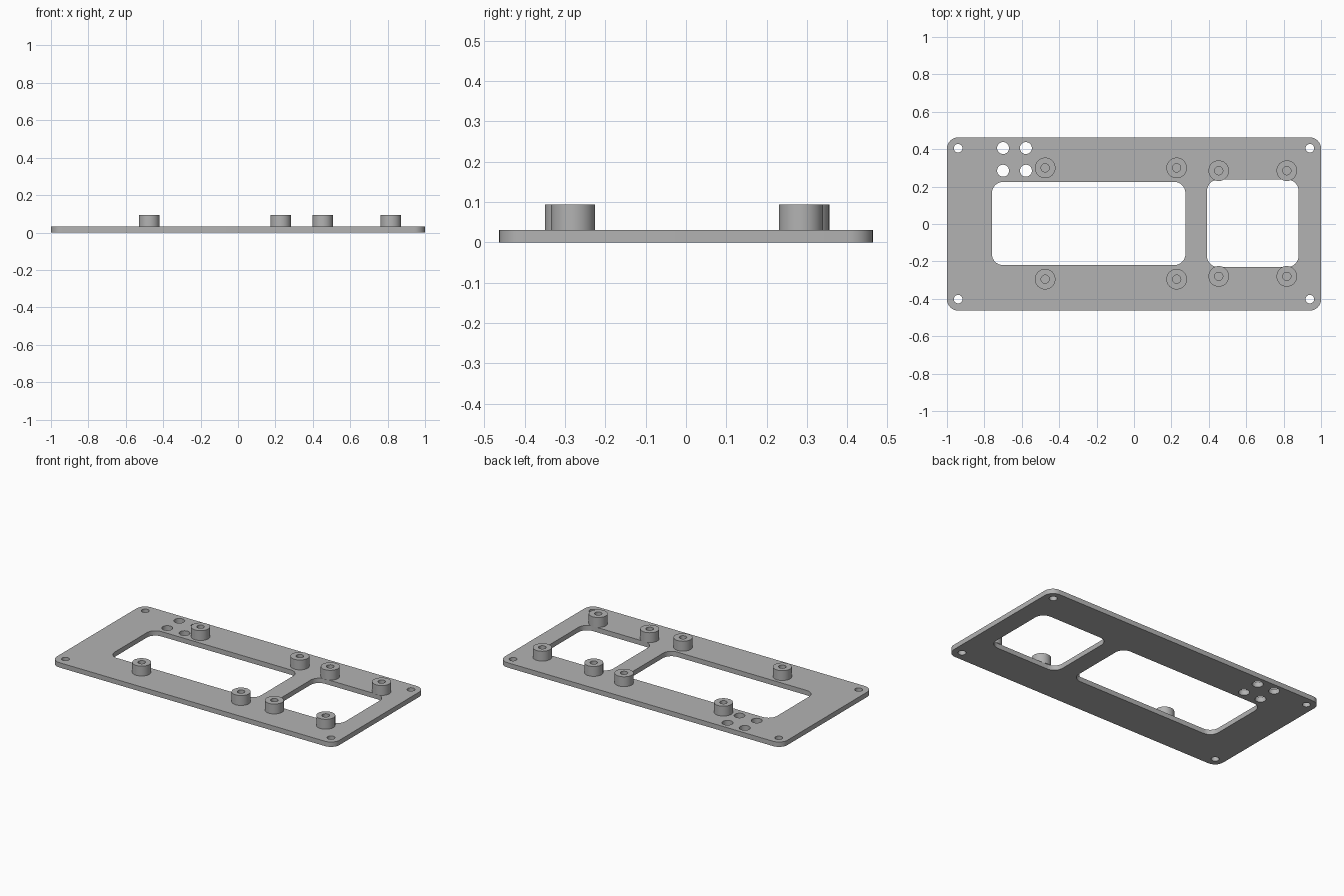
import bpy, bmesh
from math import cos, sin, pi, radians

cube = bpy.data.objects.get("Cube")
if cube:
    bpy.data.objects.remove(cube, do_unlink=True)

PLATE_TOP = 0.031
POST_TOP = 0.094

grey = bpy.data.materials.new("plain_grey")
grey.use_nodes = True
grey.diffuse_color = (0.45, 0.45, 0.45, 1)
grey.node_tree.nodes["Principled BSDF"].inputs["Base Color"].default_value = grey.diffuse_color


def circle(x, y, r, n=32):
    return [(x + r * cos(2 * pi * i / n), y + r * sin(2 * pi * i / n)) for i in range(n)]


def rounded_rect(x0, x1, y0, y1, r, n=8):
    corners = [(x1 - r, y1 - r), (x0 + r, y1 - r), (x0 + r, y0 + r), (x1 - r, y0 + r)]
    return [(cx + r * cos(pi / 2 * (q + i / n)), cy + r * sin(pi / 2 * (q + i / n)))
            for q, (cx, cy) in enumerate(corners) for i in range(n + 1)]


def finish(bm, name):
    bmesh.ops.remove_doubles(bm, verts=bm.verts, dist=0.0001)
    bmesh.ops.recalc_face_normals(bm, faces=bm.faces)
    mesh = bpy.data.meshes.new(name)
    bm.to_mesh(mesh)
    bm.free()
    mesh.materials.append(grey)
    obj = bpy.data.objects.new(name, mesh)
    bpy.context.collection.objects.link(obj)
    bpy.ops.object.select_all(action='DESELECT')
    obj.select_set(True)
    bpy.context.view_layer.objects.active = obj
    bpy.ops.object.shade_smooth_by_angle(angle=radians(30))
    return obj


# Outline, two windows, corner screw holes and a square group of four holes
loops = [rounded_rect(-1, 1, -0.463, 0.463, 0.06),
         rounded_rect(-0.76, 0.275, -0.22, 0.225, 0.06),
         rounded_rect(0.39, 0.88, -0.23, 0.237, 0.06)]
loops += [circle(x, y, 0.023) for x in (-0.94, 0.94) for y in (-0.402, 0.405)]
loops += [circle(x, y, 0.032) for x in (-0.70, -0.578) for y in (0.285, 0.406)]

# Plate: filled profile, extruded upward
curve = bpy.data.curves.new("plate_profile", 'CURVE')
curve.dimensions = '2D'
curve.fill_mode = 'BOTH'
curve.extrude = PLATE_TOP / 2
for pts in loops:
    spline = curve.splines.new('POLY')
    spline.points.add(len(pts) - 1)
    for p, (x, y) in zip(spline.points, pts):
        p.co = (x, y, 0, 1)
    spline.use_cyclic_u = True
profile = bpy.data.objects.new("plate_profile", curve)
bm = bmesh.new()
bm.from_mesh(profile.to_mesh())
profile.to_mesh_clear()
bpy.data.objects.remove(profile)
bpy.data.curves.remove(curve)
bmesh.ops.translate(bm, verts=bm.verts, vec=(0, 0, PLATE_TOP / 2))
finish(bm, "plate")


# Standoff posts: a tube section spun around the post axis
def standoff(name, x, y, outer=0.055, inner=0.022):
    bm = bmesh.new()
    section = [(outer, PLATE_TOP), (outer, POST_TOP), (inner, POST_TOP), (inner, PLATE_TOP)]
    verts = [bm.verts.new((r, 0, z)) for r, z in section]
    edges = [bm.edges.new((verts[i], verts[(i + 1) % 4])) for i in range(4)]
    bmesh.ops.spin(bm, geom=verts + edges, cent=(0, 0, 0), axis=(0, 0, 1),
                   angle=2 * pi, steps=40)
    finish(bm, name).location = (x, y, 0)


groups = {"large_window": ((-0.475, 0.228), (-0.295, 0.30)),
          "small_window": ((0.453, 0.817), (-0.28, 0.285))}
for group, (xs, ys) in groups.items():
    for side, x in zip(("right", "left"), xs):
        for end, y in zip(("front", "back"), ys):
            standoff(f"{group}_standoff_{end}_{side}", x, y)
